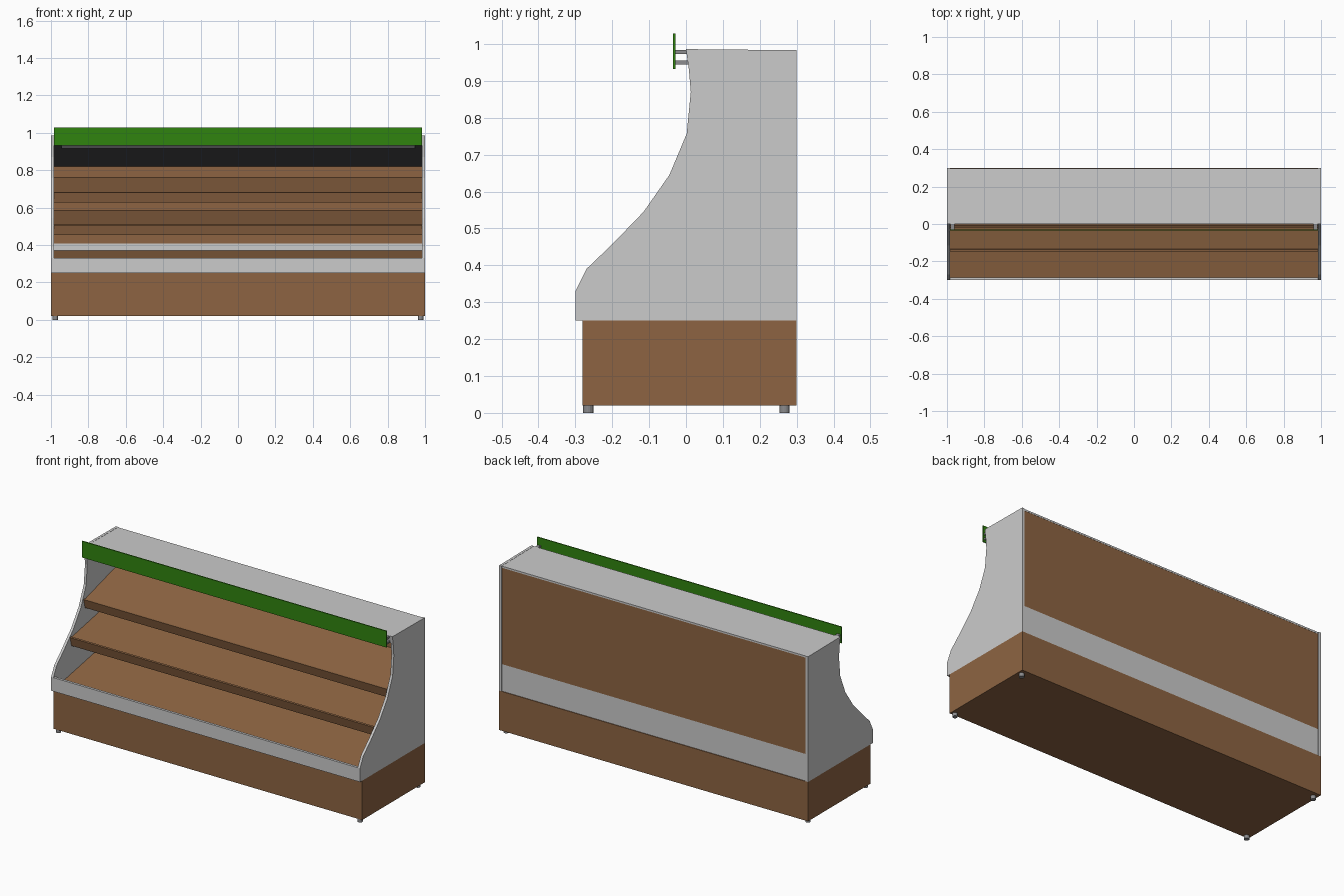
import bpy, bmesh, math
from mathutils import Vector

if "Cube" in bpy.data.objects:
    bpy.data.objects.remove(bpy.data.objects["Cube"])


def lin(c):
    c /= 255
    return c / 12.92 if c <= 0.04045 else ((c + 0.055) / 1.055) ** 2.4


def material(name, r, g, b):
    m = bpy.data.materials.new(name)
    m.diffuse_color = (lin(r), lin(g), lin(b), 1)
    m.use_nodes = True
    m.node_tree.nodes["Principled BSDF"].inputs["Base Color"].default_value = m.diffuse_color
    return m


GREY = material("light_grey", 203, 203, 203)
WOOD = material("wood_brown", 141, 100, 66)
GREEN = material("sign_green", 48, 132, 15)
DARK = material("dark_grey", 72, 72, 75)
METAL = material("metal_grey", 140, 140, 142)


def finish(name, bm, *mats):
    bmesh.ops.recalc_face_normals(bm, faces=bm.faces)
    me = bpy.data.meshes.new(name)
    bm.to_mesh(me)
    bm.free()
    for m in mats:
        me.materials.append(m)
    ob = bpy.data.objects.new(name, me)
    bpy.context.collection.objects.link(ob)
    return ob


def prism(name, profile, x0, x1, *mats):
    """Extrude a (y, z) outline from x0 to x1."""
    bm = bmesh.new()
    face = bm.faces.new([bm.verts.new((x0, y, z)) for y, z in profile])
    new = bmesh.ops.extrude_face_region(bm, geom=[face])["geom"]
    verts = [v for v in new if isinstance(v, bmesh.types.BMVert)]
    bmesh.ops.translate(bm, verts=verts, vec=Vector((x1 - x0, 0, 0)))
    return finish(name, bm, *mats)


def box(name, x0, x1, y0, y1, z0, z1, mat):
    return prism(name, [(y0, z0), (y1, z0), (y1, z1), (y0, z1)], x0, x1, mat)


def plank(name, front, back, thick, mat):
    """Sloping board whose top runs from front to back (y, z)."""
    d = (Vector(back) - Vector(front)).normalized()
    n = Vector((d.y, -d.x)) * thick
    a, b = Vector(front), Vector(back)
    return prism(name, [a, b, b + n, a + n], -IN, IN, mat)


IN = 0.985  # inner half width between the side panels

# Wooden plinth and feet
box("base", -1, 1, -0.28, 0.30, 0.02, 0.25, WOOD)
for sx in (-1, 1):
    for y, label in ((-0.265, "front"), (0.267, "back")):
        bm = bmesh.new()
        bmesh.ops.create_cone(bm, cap_ends=True, segments=16, radius1=0.014,
                              radius2=0.014, depth=0.022)
        bmesh.ops.translate(bm, verts=bm.verts, vec=(sx * 0.977, y, 0.011))
        finish(label + "_foot", bm, METAL)

# Curved side panels
side = [(-0.30, 0.25), (0.30, 0.25), (0.30, 0.983), (0.0, 0.986), (0.008, 0.93),
        (0.013, 0.87), (0.002, 0.757), (-0.045, 0.645), (-0.115, 0.545),
        (-0.20, 0.457), (-0.27, 0.39), (-0.30, 0.33)]
prism("left_side_panel", side, -1, -IN, GREY)
prism("right_side_panel", side, IN, 1, GREY)

# Front lip and two-tone back wall
box("front_lip", -IN, IN, -0.30, -0.285, 0.25, 0.33, GREY)
box("back_wall_lower", -IN, IN, 0.28, 0.296, 0.25, 0.408, GREY)
box("back_wall_upper", -IN, IN, 0.28, 0.296, 0.408, 0.972, WOOD)

# Sloping deck and two shelves with front rails
plank("deck", (-0.285, 0.262), (0.28, 0.37), 0.01, WOOD)
for i, (y, z, zb) in enumerate(((-0.135, 0.503, 0.585), (-0.01, 0.678, 0.76))):
    plank("shelf_%d" % (i + 1), (y, z), (0.28, zb), 0.012, WOOD)
    s = 0.013
    prism("shelf_rail_%d" % (i + 1),
          [(y - 0.011, z + 0.003), (y, z + 0.005), (y + s, z - 0.047),
           (y + s - 0.011, z - 0.05)], -IN, IN, WOOD)

# Canopy with a dark sloping underside
canopy = prism("canopy", [(0.0, 0.985), (0.297, 0.982), (0.297, 0.972), (0.28, 0.972),
                          (0.28, 0.82), (0.01, 0.94)], -IN, IN, GREY, DARK)
for p in canopy.data.polygons:
    if p.normal.z < -0.5 and p.center.y < 0.25:
        p.material_index = 1
box("lamp_bar", -0.945, 0.945, 0.03, 0.05, 0.915, 0.935, DARK)

# Sign board on brackets
box("sign_board", -IN, IN, -0.035, -0.029, 0.932, 1.028, GREEN)
for sx in (-1, 1):
    x = sx * 0.97
    for z in (0.95, 0.978):
        box("sign_bracket", x - 0.01, x + 0.01, -0.029, 0.006, z - 0.005, z + 0.005, METAL)
